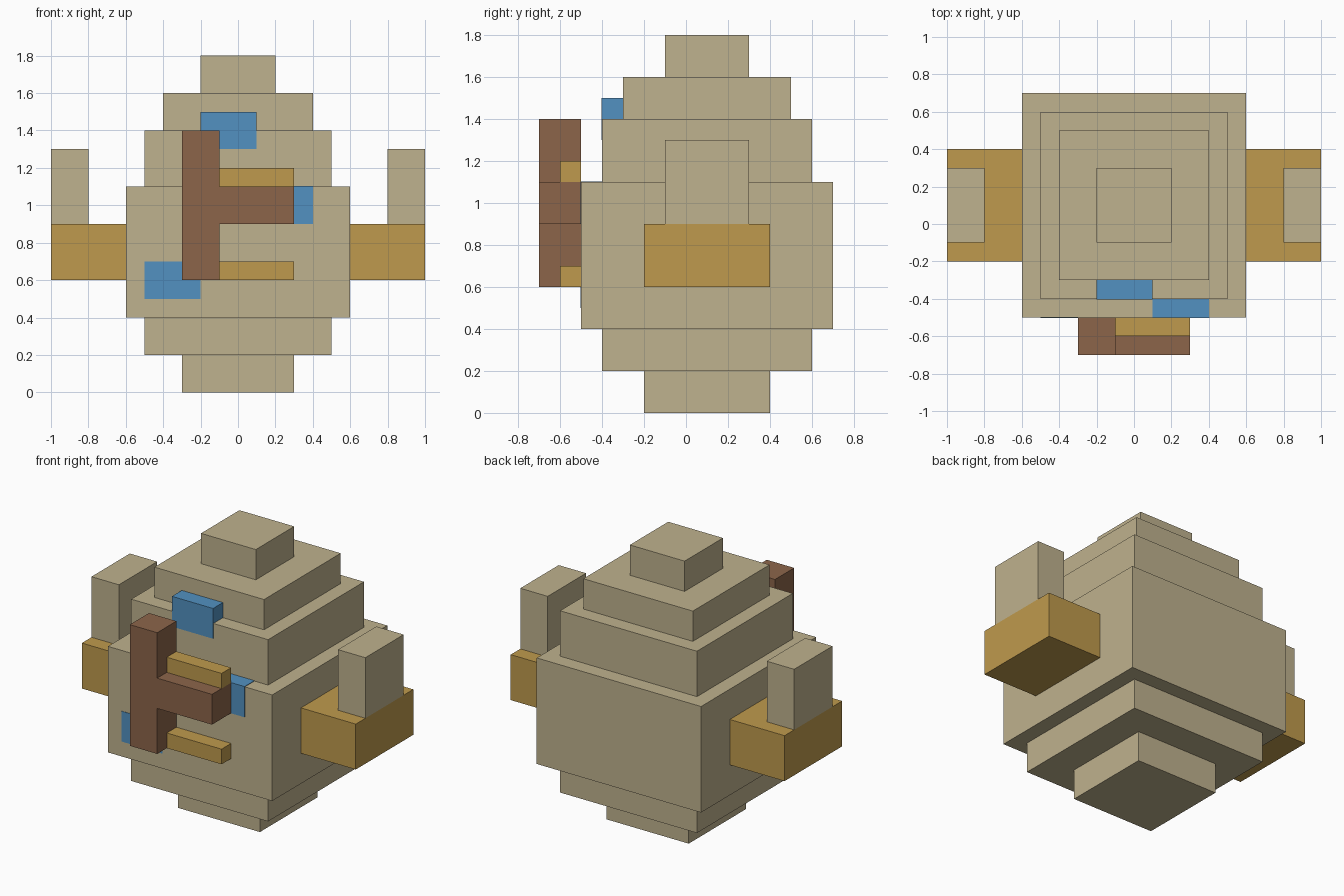
import bpy
import bmesh

cube = bpy.data.objects.get("Cube")
if cube:
    bpy.data.objects.remove(cube, do_unlink=True)


def material(name, rgb):
    """Flat material from 0-255 sRGB values."""
    lin = [c / 255 / 12.92 if c < 11 else ((c / 255 + 0.055) / 1.055) ** 2.4 for c in rgb]
    mat = bpy.data.materials.new(name)
    mat.use_nodes = True
    mat.diffuse_color = (*lin, 1)
    bsdf = mat.node_tree.nodes["Principled BSDF"]
    bsdf.inputs["Base Color"].default_value = (*lin, 1)
    bsdf.inputs["Roughness"].default_value = 0.8
    return mat


TAN = material("tan", (191, 178, 142))
GOLD = material("gold", (191, 154, 77))
BROWN = material("brown", (140, 101, 74))
BLUE = material("blue", (82, 145, 193))


def box(name, mat, x, y, z):
    """Axis-aligned box from (min, max) ranges."""
    bm = bmesh.new()
    bmesh.ops.create_cube(bm, size=1)
    ranges = (x, y, z)
    bmesh.ops.scale(bm, verts=bm.verts, vec=[b - a for a, b in ranges])
    bmesh.ops.translate(bm, verts=bm.verts, vec=[(a + b) / 2 for a, b in ranges])
    mesh = bpy.data.meshes.new(name)
    bm.to_mesh(mesh)
    bm.free()
    mesh.materials.append(mat)
    obj = bpy.data.objects.new(name, mesh)
    bpy.context.collection.objects.link(obj)
    return obj


# Stepped egg-shaped body: square tiers (half width, bottom, top) centred on y = 0.1
tiers = [
    ("foot_tier", 0.3, 0.0, 0.2),
    ("lower_tier", 0.5, 0.2, 0.4),
    ("belly_tier", 0.6, 0.4, 1.1),
    ("shoulder_tier", 0.5, 1.1, 1.4),
    ("upper_tier", 0.4, 1.4, 1.6),
    ("top_tier", 0.2, 1.6, 1.8),
]
for name, r, z0, z1 in tiers:
    box(name, TAN, (-r, r), (0.1 - r, 0.1 + r), (z0, z1))

# Arms with upright hands on both sides
for side, s in (("left", 1), ("right", -1)):
    box(side + "_arm", GOLD, sorted((0.6 * s, s)), (-0.2, 0.4), (0.6, 0.9))
    box(side + "_hand", TAN, sorted((0.8 * s, s)), (-0.1, 0.3), (0.9, 1.3))

# Raised front emblem: post, crossbar and two thin rails
box("front_post", BROWN, (-0.3, -0.1), (-0.7, -0.5), (0.6, 1.4))
box("front_crossbar", BROWN, (-0.1, 0.3), (-0.7, -0.5), (0.9, 1.1))
box("upper_rail", GOLD, (-0.1, 0.3), (-0.6, -0.5), (1.1, 1.2))
box("lower_rail", GOLD, (-0.1, 0.3), (-0.6, -0.5), (0.6, 0.7))

# Blue patches set into the body, barely proud of its faces
e = 0.003
box("top_patch", BLUE, (-0.2, 0.1), (-0.4 - e, -0.3), (1.3, 1.5))
box("middle_patch", BLUE, (0.1, 0.4), (-0.5 - e, -0.4), (0.9, 1.1 + e))
box("lower_patch", BLUE, (-0.5, -0.2), (-0.5 - e, -0.4), (0.5, 0.7))
